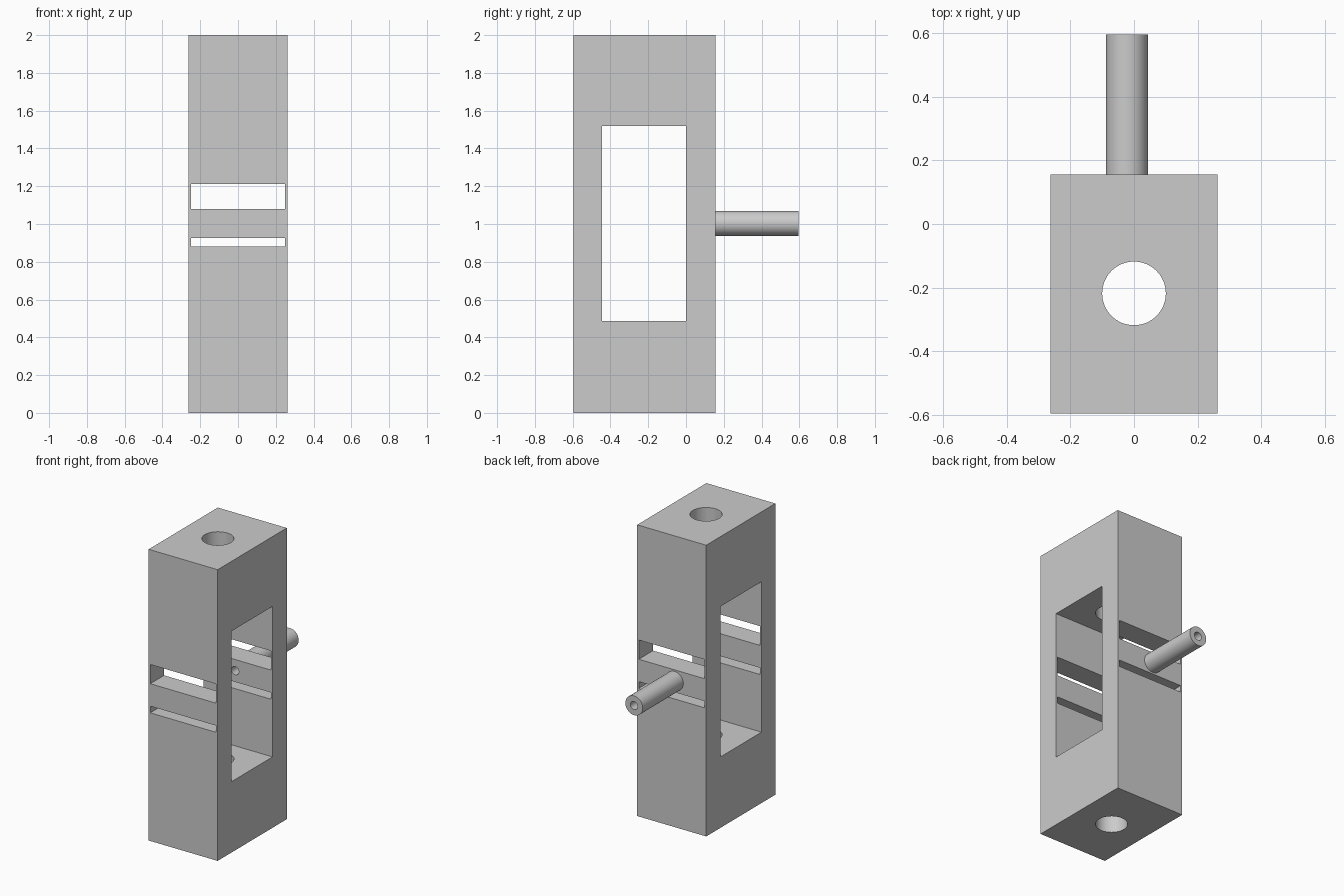
import bpy
import math

default_cube = bpy.data.objects.get("Cube")
if default_cube:
    bpy.data.objects.remove(default_cube, do_unlink=True)

grey = bpy.data.materials.new("plain grey")
grey.use_nodes = True
GREY = (0.6, 0.6, 0.6, 1)
grey.diffuse_color = GREY
grey.node_tree.nodes["Principled BSDF"].inputs["Base Color"].default_value = GREY


def box(name, low, high):
    """Box spanning two opposite corners."""
    center = [(a + b) / 2 for a, b in zip(low, high)]
    bpy.ops.mesh.primitive_cube_add(size=1, location=center)
    ob = bpy.context.object
    ob.name = name
    ob.scale = [b - a for a, b in zip(low, high)]
    bpy.ops.object.transform_apply(location=True, rotation=True, scale=True)
    return ob


def cylinder(name, radius, length, center, along_y=False):
    """Round bar along z, or along y."""
    turn = (math.pi / 2 if along_y else 0, 0, 0)
    bpy.ops.mesh.primitive_cylinder_add(vertices=64, radius=radius, depth=length,
                                        location=center, rotation=turn)
    ob = bpy.context.object
    ob.name = name
    bpy.ops.object.transform_apply(location=True, rotation=True, scale=True)
    return ob


def cut(target, cutter):
    """Subtract the cutter and delete it."""
    mod = target.modifiers.new("cut", 'BOOLEAN')
    mod.operation = 'DIFFERENCE'
    mod.solver = 'EXACT'
    mod.object = cutter
    bpy.context.view_layer.objects.active = target
    bpy.ops.object.modifier_apply(modifier=mod.name)
    bpy.data.objects.remove(cutter, do_unlink=True)


def finish(ob):
    ob.data.materials.clear()
    ob.data.materials.append(grey)
    bpy.ops.object.select_all(action='DESELECT')
    ob.select_set(True)
    bpy.context.view_layer.objects.active = ob
    bpy.ops.object.shade_smooth_by_angle(angle=math.radians(30))


FRONT, BACK, END = -0.595, 0.155, 0.595
ROD_X, ROD_Z = -0.022, 1.003
BORE = 0.028

# Tall block with a side-to-side window
body = box("body_block", (-0.262, FRONT, 0), (0.262, BACK, 2))
cut(body, box("window_cutter", (-0.5, -0.445, 0.487), (0.5, 0, 1.52)))

# Front-to-back slots
for low, high in ((0.88, 0.926), (1.08, 1.212)):
    cut(body, box("slot_cutter", (-0.25, FRONT - 0.1, low), (0.25, BACK + 0.1, high)))

# Vertical hole through top and bottom
cut(body, cylinder("hole_cutter", 0.1, 3, (0, -0.218, 1)))

# Small bore through the back wall only
cut(body, cylinder("bore_cutter", BORE, 0.4, (ROD_X, 0.1, ROD_Z), True))
finish(body)

# Hollow rod on the back
rod = cylinder("back_rod", 0.066, END - BACK, (ROD_X, (END + BACK) / 2, ROD_Z), True)
cut(rod, cylinder("rod_bore_cutter", BORE, 1, (ROD_X, (END + BACK) / 2, ROD_Z), True))
finish(rod)
